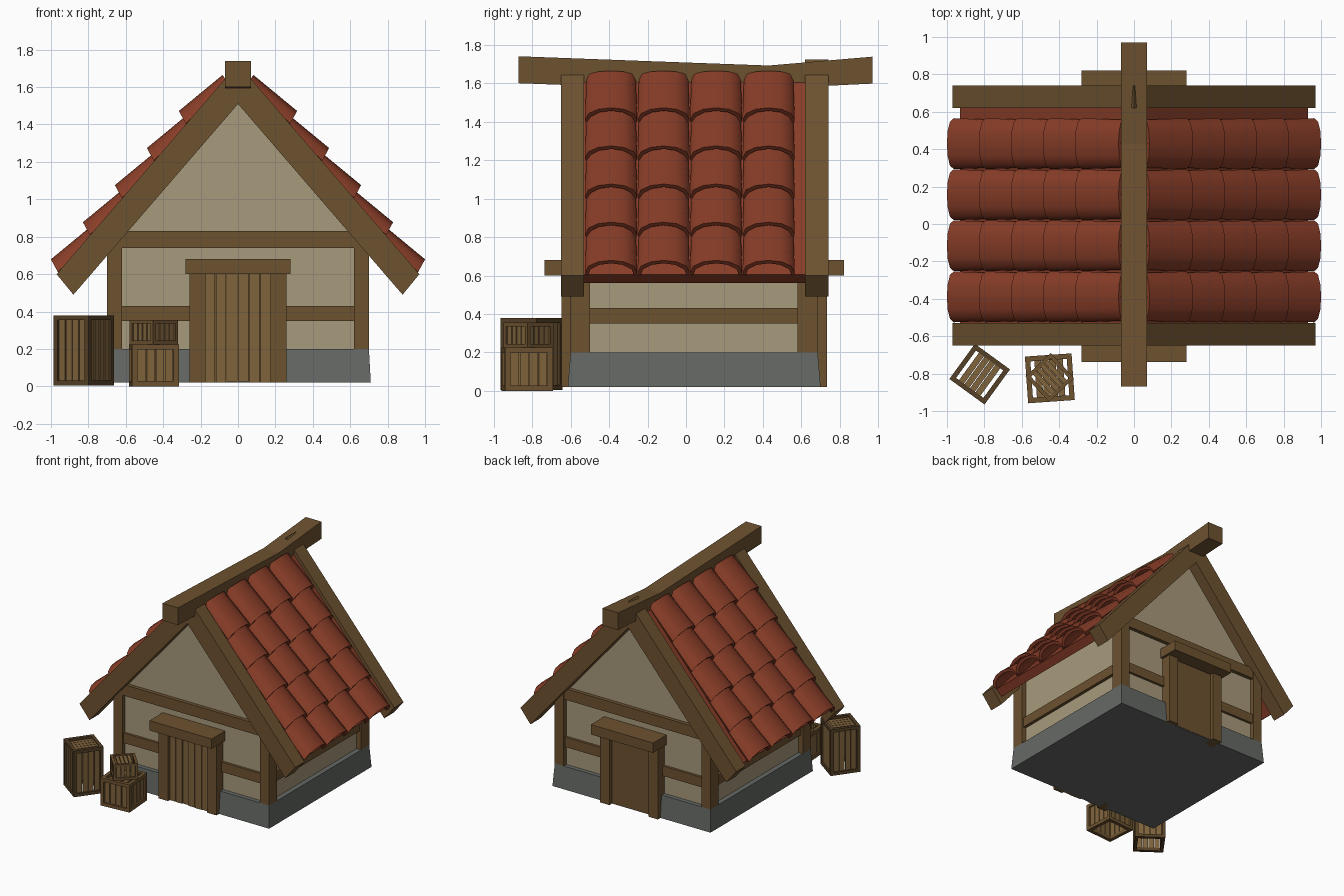
import bpy, bmesh, math, random
from mathutils import Matrix, Vector

if "Cube" in bpy.data.objects:
    bpy.data.objects.remove(bpy.data.objects["Cube"])
random.seed(4)


def mat(name, rgb):
    m = bpy.data.materials.new(name)
    m.diffuse_color = (*rgb, 1)
    m.use_nodes = True
    m.node_tree.nodes["Principled BSDF"].inputs["Base Color"].default_value = m.diffuse_color
    return m


WOOD = mat("timber", (0.155, 0.085, 0.03))
PLANK = mat("plank", (0.21, 0.125, 0.045))
TILE = mat("roof_tile", (0.25, 0.047, 0.021))
CREAM = mat("plaster", (0.39, 0.32, 0.2))
STONE = mat("stone", (0.13, 0.14, 0.13))
DARK = mat("crate_frame", (0.09, 0.052, 0.02))


def finish(bm, name, m):
    bmesh.ops.recalc_face_normals(bm, faces=bm.faces)
    me = bpy.data.meshes.new(name)
    bm.to_mesh(me)
    bm.free()
    me.materials.append(m)
    ob = bpy.data.objects.new(name, me)
    bpy.context.collection.objects.link(ob)
    return ob


def loft(bm, a, b):
    """Closed solid between two matching outlines."""
    va, vb = [bm.verts.new(p) for p in a], [bm.verts.new(p) for p in b]
    n = len(a)
    for i in range(n):
        j = (i + 1) % n
        bm.faces.new((va[i], va[j], vb[j], vb[i]))
    bm.faces.new(va[::-1])
    bm.faces.new(vb)


def add_box(bm, x, y, z):
    c = [(x[0], y[0]), (x[1], y[0]), (x[1], y[1]), (x[0], y[1])]
    loft(bm, [(*p, z[0]) for p in c], [(*p, z[1]) for p in c])


def boxes(name, m, *specs):
    bm = bmesh.new()
    for s in specs:
        add_box(bm, *s)
    return finish(bm, name, m)


def prism(name, m, half, y0, y1):
    """Extrude along y a profile mirrored about x=0 (first and last points on axis)."""
    pts = half + [(-x, z) for x, z in half[::-1] if x > 0]
    bm = bmesh.new()
    loft(bm, [(x, y0, z) for x, z in pts], [(x, y1, z) for x, z in pts])
    return finish(bm, name, m)


def mirror_x(ob):
    ob.modifiers.new("mirror", 'MIRROR').use_axis = (True, False, False)


# Stone base, slightly tapered
bm = bmesh.new()
loft(bm, [(-.71, -.615, .02), (.71, -.615, .02), (.71, .70, .02), (-.71, .70, .02)],
     [(-.7, -.6, .2), (.7, -.6, .2), (.7, .685, .2), (-.7, .685, .2)])
finish(bm, "stone_base", STONE)

# Plaster walls with gables
prism("walls", CREAM, [(0, 1.58), (.66, .81), (.66, .19), (0, .19)], -.565, .65)

# Corner posts and side rails
mirror_x(boxes("corner_posts", WOOD,
               ((.62, .70), (-.6, -.5), (.19, .79)), ((.62, .70), (.58, .685), (.19, .79))))
mirror_x(boxes("side_rails", WOOD, ((.64, .685), (-.52, .6), (.35, .43))))

# Gable framing, doors and lintels on both ends
for side, face, d in (("front", -.565, -1), ("back", .65, 1)):
    def span(a, b):
        return tuple(sorted((face + d * a, face + d * b)))
    boxes(side + "_rail", WOOD, ((-.65, .65), span(-.02, .02), (.35, .43)))
    prism(side + "_tie_beam", WOOD, [(0, .83), (.62, .83), (.7, .74), (0, .74)], *span(-.02, .03))
    mirror_x(boxes(side + "_door_posts", WOOD, ((.175, .26), span(-.02, .083), (.02, .61))))
    boxes(side + "_lintel", WOOD, ((-.28, .28), span(-.02, .172), (.6, .68)))
    if side == "front":
        specs = []
        for i in range(6):
            x = -.178 + i * .0594
            specs.append(((x, x + .055), span(0, .065 + random.uniform(-.008, .008)),
                          (.02 + random.uniform(0, .006), .605)))
        boxes("front_door_planks", PLANK, *specs)
    boxes(side + "_door_panel", WOOD, ((-.18, .18), span(-.02, .052), (.025, .605)))

# Sloping rake beams and roof deck
RAKE = [(0, 1.724), (.97, .6), (.88, .49), (0, 1.51)]
prism("front_rake_beams", WOOD, RAKE, -.65, -.53)
prism("back_rake_beams", WOOD, RAKE, .62, .74)
prism("roof_deck", TILE, [(0, 1.684), (.93, .605), (.877, .56), (0, 1.577)], -.53, .62)

# Sagging ridge beam
bm = bmesh.new()
path = [(-.87, 1.67, .07), (-.2, 1.645, .07), (.43, 1.632, .06), (.97, 1.668, .07)]
rings = [[bm.verts.new((sx * .07, y, z + sz * h)) for sx, sz in ((-1, -1), (1, -1), (1, 1), (-1, 1))]
         for y, z, h in path]
for r, q in zip(rings, rings[1:]):
    for i in range(4):
        bm.faces.new((r[i], r[(i + 1) % 4], q[(i + 1) % 4], q[i]))
bm.faces.new(rings[0])
bm.faces.new(rings[-1])
finish(bm, "ridge_beam", WOOD)

# Curved roof tiles: 5 rows of 4 per slope
DOWN, OUT = Vector((.653, 0, -.757)), Vector((.757, 0, .653))
APEX = Vector((0, 0, 1.724))


def arch(yc, s, n, half, rise, lean, thick):
    def pts(drop, w):
        for i in range(7):
            a = math.pi * i / 6
            h = math.sin(a) ** .85
            yield (APEX + DOWN * (s - lean * h) + OUT * (n + rise * h - drop)
                   + Vector((0, yc + w * math.cos(a), 0)))
    return list(pts(0, half)) + list(pts(thick, half * .9))[::-1]


bm = bmesh.new()
for row in range(5):
    for col in range(4):
        yc = -.526 + .273 * (col + .5)
        s = 1.472 - .262 * row
        loft(bm, arch(yc, s, .003, .136, .072, .027, .024),
             arch(yc, s - .315, -.02, .128, .044, .01, .02))
tiles = finish(bm, "roof_tiles", TILE)
mirror_x(tiles)
bpy.context.view_layer.objects.active = tiles
tiles.select_set(True)
bpy.ops.object.shade_smooth_by_angle(angle=math.radians(40))


# Slatted crates with edge frames
def crate(name, loc, size, height, turn):
    r, t = size / 2, size * .11
    place = Matrix.Translation(loc) @ Matrix.Rotation(math.radians(turn), 4, 'Z')
    frame, slats = [], []
    for a in (-1, 1):
        e = tuple(sorted((a * r, a * (r - t))))
        for b in (-1, 1):
            frame.append((e, tuple(sorted((b * r, b * (r - t)))), (0, height)))
        for z in ((0, t), (height - t, height)):
            frame.append((e, (t - r, r - t), z))
            frame.append(((t - r, r - t), e, z))
        # four boards per side wall
        w = (size - 2 * t) / 4
        p = tuple(sorted((a * (r - t * .45), a * (r - t * .9))))
        for i in range(4):
            q = (t - r + i * w + .003, t - r + (i + 1) * w - .003)
            slats.append((p, q, (t * .8, height - t * .8)))
            slats.append((q, p, (t * .8, height - t * .8)))
    # lid boards, leaving a slit at two edges
    w = (size - 3.4 * t) / 4
    for i in range(4):
        x = -2 * w + i * w
        slats.append(((x + .002, x + w - .002), (t * .8 - r, r - t * .8),
                      (height - t * .8, height - t * .3)))
    for part, m, specs in (("_frame", DARK if height > .3 else WOOD, frame), ("_slats", PLANK, slats)):
        boxes(name + part, m, *specs).matrix_world = place


crate("tall_crate", (-.825, -.803, .005), .232, .375, -36)
crate("lower_crate", (-.45, -.825, 0), .25, .225, 4)
crate("upper_crate", (-.45, -.82, .225), .184, .13, 43)
